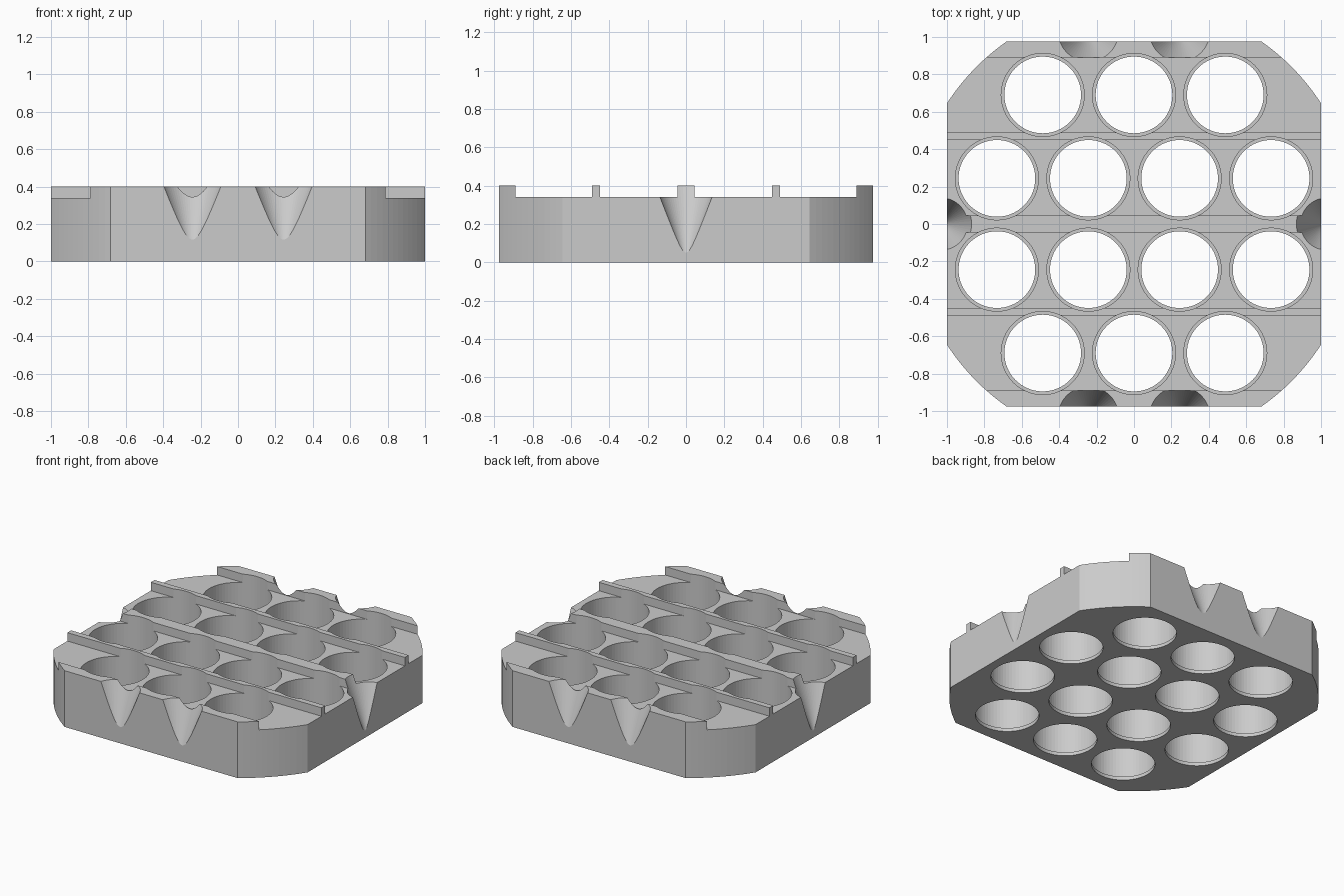
import bpy, bmesh, math

if "Cube" in bpy.data.objects:
    bpy.data.objects.remove(bpy.data.objects["Cube"])

HX, HY, R, H, FLOOR = 1.0, 0.976, 1.19, 0.40, 0.34

grey = bpy.data.materials.new("plain grey")
grey.diffuse_color = (0.6, 0.6, 0.6, 1)
grey.use_nodes = True
grey.node_tree.nodes["Principled BSDF"].inputs["Base Color"].default_value = grey.diffuse_color


def make(name, bm):
    bmesh.ops.recalc_face_normals(bm, faces=bm.faces)
    me = bpy.data.meshes.new(name)
    bm.to_mesh(me)
    bm.free()
    me.materials.append(grey)
    ob = bpy.data.objects.new(name, me)
    bpy.context.collection.objects.link(ob)
    return ob


def prism(bm, pts, z0, z1):
    lo = [bm.verts.new((x, y, z0)) for x, y in pts]
    hi = [bm.verts.new((x, y, z1)) for x, y in pts]
    bm.faces.new(lo[::-1])
    bm.faces.new(hi)
    for i in range(len(pts)):
        j = (i + 1) % len(pts)
        bm.faces.new((lo[i], lo[j], hi[j], hi[i]))


def lathe(bm, profile, cx, cy, n=64):
    """Closed solid of revolution from (radius, z) pairs."""
    rings = [[bm.verts.new((cx + r * math.cos(2 * math.pi * i / n),
                            cy + r * math.sin(2 * math.pi * i / n), z))
              for i in range(n)] for r, z in profile]
    for a, b in zip(rings, rings[1:]):
        for i in range(n):
            j = (i + 1) % n
            bm.faces.new((a[i], a[j], b[j], b[i]))
    bm.faces.new(rings[0][::-1])
    bm.faces.new(rings[-1])


# Plate outline: rectangle with corners rounded by one big circle
a0, a1 = math.acos(HX / R), math.asin(HY / R)
N = 12
outline = []
for q in range(4):
    for i in range(N + 1):
        a = a0 + (a1 - a0) * (i if q % 2 == 0 else N - i) / N
        sx, sy = ((1, 1), (-1, 1), (-1, -1), (1, -1))[q]
        outline.append((sx * R * math.cos(a), sy * R * math.sin(a)))
bm = bmesh.new()
prism(bm, outline, 0, H)
plate = make("holder_plate", bm)

# Channels between the five ridges
bm = bmesh.new()
for s in (-1, 1):
    for y0, y1 in ((0.045, 0.448), (0.490, 0.890)):
        prism(bm, [(-1.2, s * y0), (1.2, s * y0), (1.2, s * y1), (-1.2, s * y1)],
              FLOOR, 0.6)
channels = make("channel_cutter", bm)

# Round sockets with a narrow lip at the bottom, in staggered rows
bm = bmesh.new()
socket = [(0.205, -0.1), (0.205, 0.025), (0.222, 0.025), (0.222, 0.6)]
for s in (-1, 1):
    for x in (-0.488, 0, 0.488):
        lathe(bm, socket, x, s * 0.690)
    for x in (-0.733, -0.244, 0.244, 0.733):
        lathe(bm, socket, x, s * 0.244)
sockets = make("socket_cutter", bm)

# Conical screw notches on the edges
bm = bmesh.new()
slope = 0.378
cone = [(0.162 + slope * (z - H), z) for z in (0.0, 0.45)]
for s in (-1, 1):
    lathe(bm, cone, s * (HX + 0.030), 0)
    for x in (-0.244, 0.244):
        lathe(bm, cone, x, s * (HY + 0.055))
notches = make("notch_cutter", bm)

# Cut everything, bake the result and drop the cutters
for cutter in (channels, sockets, notches):
    cutter.hide_render = True
    m = plate.modifiers.new(cutter.name, "BOOLEAN")
    m.operation, m.solver, m.object = "DIFFERENCE", "EXACT", cutter
dg = bpy.context.evaluated_depsgraph_get()
baked = bpy.data.meshes.new_from_object(plate.evaluated_get(dg))
plate.modifiers.clear()
plate.data = baked
baked.materials.clear()
baked.materials.append(grey)
for p in baked.polygons:
    p.material_index = 0
for cutter in (channels, sockets, notches):
    bpy.data.objects.remove(cutter)
